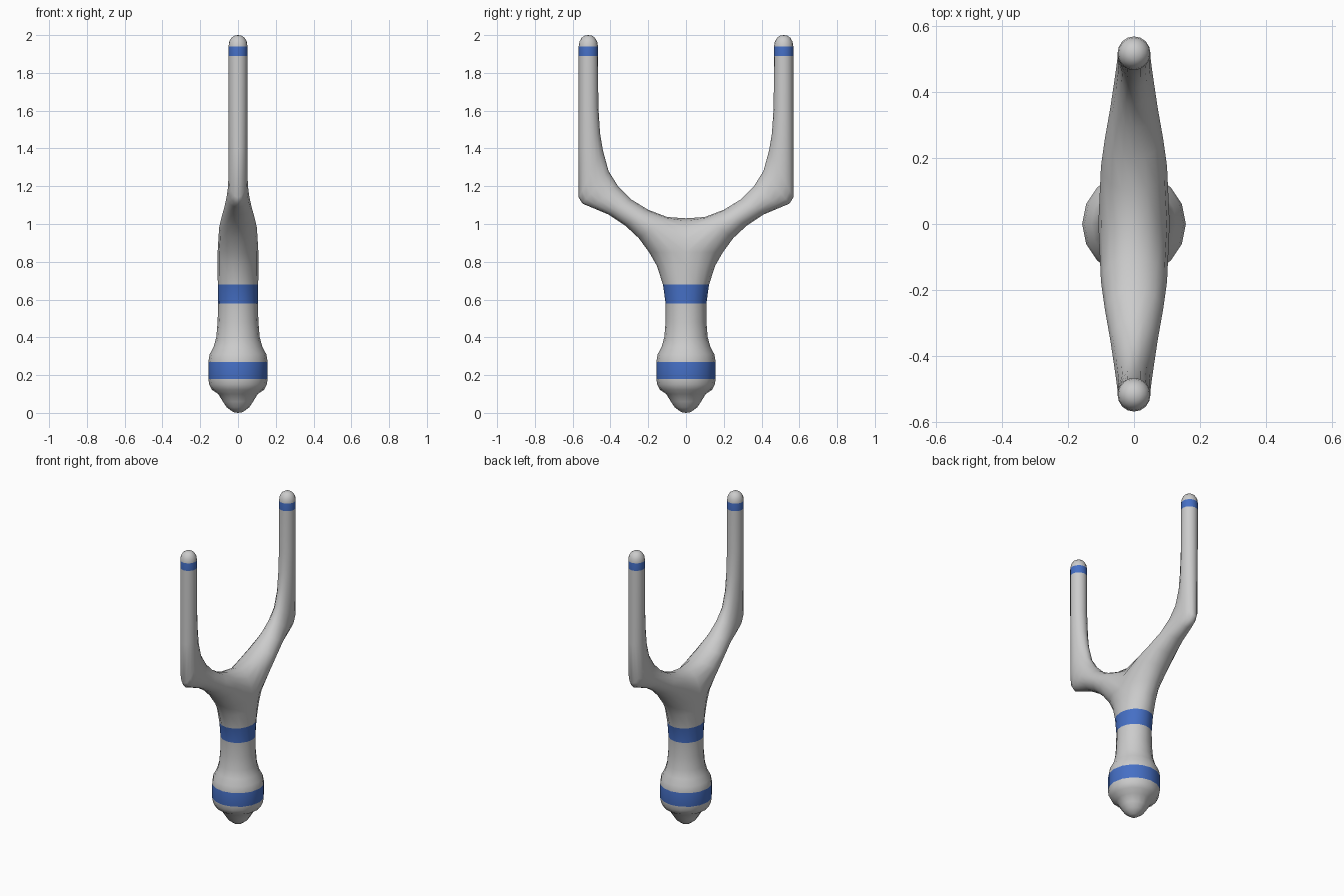
import bpy, bmesh
from math import sin, cos, pi

if "Cube" in bpy.data.objects:
    bpy.data.objects.remove(bpy.data.objects["Cube"])

N = 16
ANG = [2 * pi * i / N - pi / 2 for i in range(N)]   # 0..N/2 is the outer half

# stem rings: z, half width x, half width y
STEM = [(.004, .025, .025), (.03, .06, .06), (.06, .08, .08), (.10, .105, .105),
        (.122, .138, .138), (.15, .152, .152), (.18, .157, .157), (.27, .157, .157),
        (.31, .15, .15), (.35, .129, .129), (.40, .115, .115), (.48, .108, .108),
        (.58, .105, .108), (.68, .107, .122), (.78, .108, .155), (.85, .108, .195)]
# fork sections: inner y, z, outer y, z, half thickness x
FORK = [(.10, 1.037, .25, .925, .100), (.20, 1.075, .32, .99, .088),
        (.29, 1.13, .41, 1.05, .072), (.36, 1.20, .50, 1.088, .060),
        (.41, 1.28, .548, 1.108, .053), (.44, 1.39, .568, 1.14, .050),
        (.455, 1.48, .568, 1.40, .050), (.464, 1.62, .568, 1.62, .050),
        (.466, 1.89, .568, 1.89, .050), (.466, 1.94, .568, 1.94, .050),
        (.470, 1.965, .564, 1.965, .047), (.482, 1.986, .552, 1.986, .035),
        (.498, 1.997, .536, 1.997, .019)]

bm = bmesh.new()


def bridge(a, b, band=False):
    for i in range(N):
        j = (i + 1) % N
        bm.faces.new((a[i], a[j], b[j], b[i])).material_index = int(band)


def cap(ring, co):
    tip = bm.verts.new(co)
    for i in range(N):
        bm.faces.new((ring[i], ring[(i + 1) % N], tip))


# handle with pommel
stem = [[bm.verts.new((dx * sin(a), dy * cos(a), z)) for a in ANG] for z, dx, dy in STEM]
cap(stem[0], (0, 0, 0))
for (z, _, _), a, b in zip(STEM, stem, stem[1:]):
    bridge(a, b, z in (.18, .58))

# saddle seam shared by both fork arms
top = stem[-1]
z0, d0, _ = STEM[-1]
H = N // 2
seam = [bm.verts.new((d0 * sin(a), 0, z0 + (1.03 - z0) * -cos(a))) for a in ANG[H + 1:]]

# fork arms, mirrored in y
for s in (1, -1):
    if s == 1:
        prev = top[:H + 1] + seam
    else:
        prev = [top[-i % N] for i in range(H + 1)]
        prev = [top[0]] + [top[N - i] for i in range(1, H)] + [top[H]] + seam
    for iy, iz, oy, oz, d in FORK:
        cy, cz, ry, rz = (iy + oy) / 2, (iz + oz) / 2, (oy - iy) / 2, (oz - iz) / 2
        ring = [bm.verts.new((d * sin(a), s * (cy + ry * cos(a)), cz + rz * cos(a)))
                for a in ANG]
        bridge(prev, ring, iz == 1.94)
        prev = ring
    cap(prev, (0, s * .517, 2.0))

bmesh.ops.recalc_face_normals(bm, faces=bm.faces)
for f in bm.faces:
    f.smooth = True
mesh = bpy.data.meshes.new("slingshot_frame")
bm.to_mesh(mesh)
bm.free()

# plain wood grey and blue bands
grey = bpy.data.materials.new("grey")
blue = bpy.data.materials.new("blue_band")
blue.diffuse_color = (.06, .16, .56, 1)
blue.use_nodes = True
blue.node_tree.nodes["Principled BSDF"].inputs["Base Color"].default_value = blue.diffuse_color
mesh.materials.append(grey)
mesh.materials.append(blue)
obj = bpy.data.objects.new("slingshot_frame", mesh)
bpy.context.collection.objects.link(obj)
